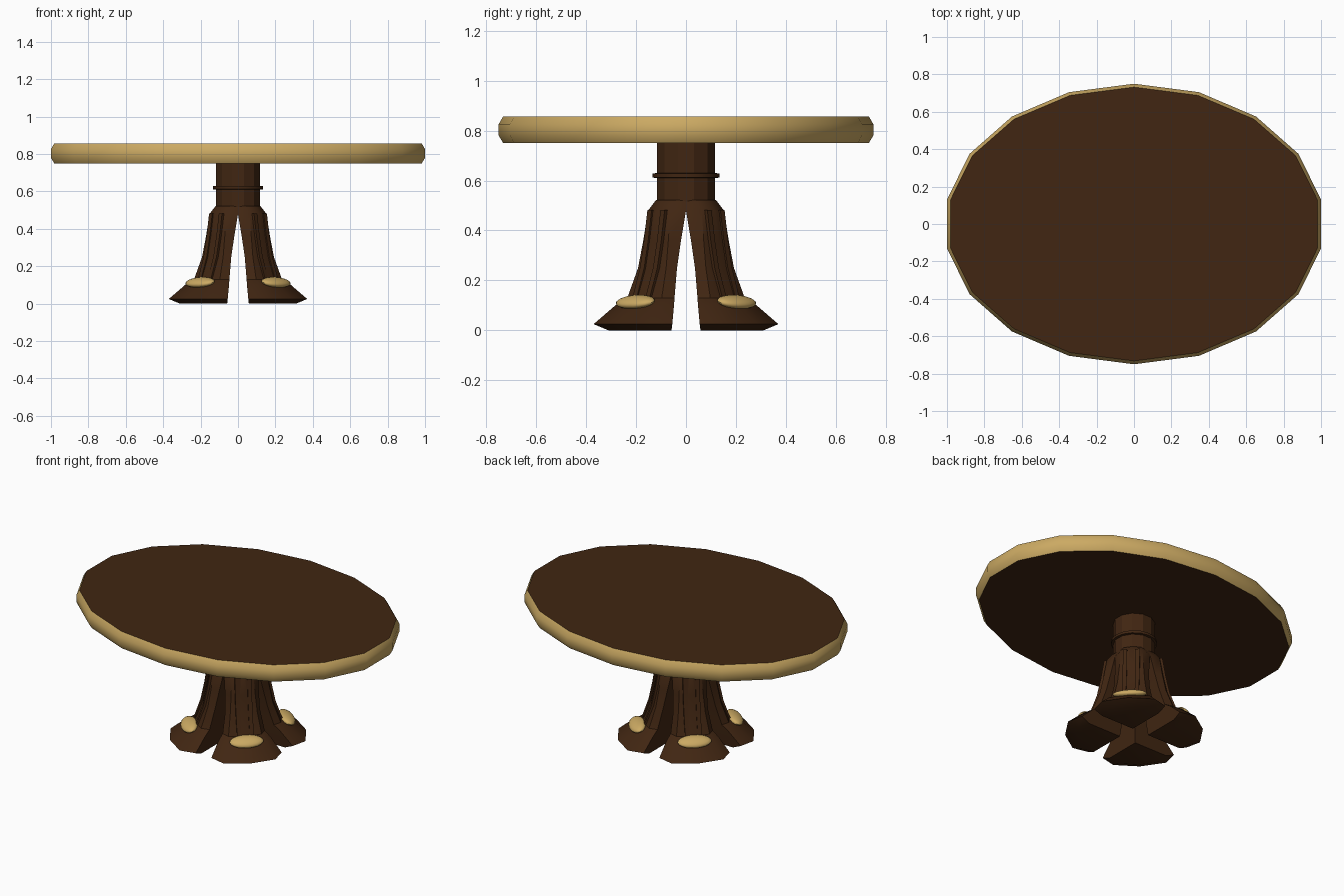
import bpy, bmesh, math
from mathutils import Vector, Matrix

if "Cube" in bpy.data.objects:
    bpy.data.objects.remove(bpy.data.objects["Cube"])

def material(name, rgb):
    m = bpy.data.materials.new(name)
    m.diffuse_color = (*rgb, 1)
    m.use_nodes = True
    m.node_tree.nodes["Principled BSDF"].inputs["Base Color"].default_value = m.diffuse_color
    return m

BROWN = material("dark brown wood", (0.052, 0.019, 0.006))
TAN = material("pale tan", (0.60, 0.40, 0.125))

def make(name, sections, mats=(BROWN,), smooth=40):
    """Loft equal-length closed sections into a capped solid."""
    bm = bmesh.new()
    rings = [[bm.verts.new(p) for p in s] for s in sections]
    n = len(rings[0])
    for r0, r1 in zip(rings, rings[1:]):
        for i in range(n):
            j = (i + 1) % n
            bm.faces.new((r0[i], r0[j], r1[j], r1[i]))
    bm.faces.new(rings[0][::-1])
    bm.faces.new(rings[-1])
    bmesh.ops.recalc_face_normals(bm, faces=bm.faces)
    return finish(name, bm, mats, smooth)

def finish(name, bm, mats, smooth):
    me = bpy.data.meshes.new(name)
    bm.to_mesh(me)
    bm.free()
    for m in mats:
        me.materials.append(m)
    ob = bpy.data.objects.new(name, me)
    bpy.context.collection.objects.link(ob)
    bpy.ops.object.select_all(action='DESELECT')
    ob.select_set(True)
    bpy.context.view_layer.objects.active = ob
    bpy.ops.object.shade_smooth_by_angle(angle=math.radians(smooth))
    return ob

def ellipse(rx, ry, z, n, start=0.0):
    return [(rx * math.cos(start + math.tau * i / n),
             ry * math.sin(start + math.tau * i / n), z) for i in range(n)]

# Oval 18-sided top with rounded tan rim
RX = 1 / math.cos(math.radians(10))
top = make("table_top", [ellipse(RX - d, 0.75 - d, z, 18, math.radians(10))
                         for d, z in ((0.018, 0.75), (0, 0.78), (0, 0.826), (0.018, 0.857))],
           (TAN, BROWN))
for p in top.data.polygons:
    p.material_index = int(abs(p.normal.z) > 0.95)

# Column and its collar
make("column", [ellipse(0.121, 0.121, z, 12, math.radians(15)) for z in (0.50, 0.752)], smooth=20)
make("collar", [ellipse(r, r, z, 16) for r, z in
                ((0.118, 0.61), (0.134, 0.612), (0.134, 0.628), (0.118, 0.63))], smooth=30)

# Leg outline: height, gap from the centre planes, widest reach
LEG = [(0.0, 0.058, 0.31), (0.025, 0.055, 0.37), (0.10, 0.048, 0.283), (0.13, 0.046, 0.235),
       (0.25, 0.036, 0.192), (0.36, 0.02, 0.171), (0.48, 0.0, 0.152), (0.522, 0.0, 0.12)]

def leg_section(z, a, reach):
    r = reach / math.cos(math.radians(22.5))
    c = max(reach * 0.94, a)
    arc = [(r * math.cos(math.radians(t)), r * math.sin(math.radians(t)), z)
           for t in (22.5, 45, 67.5)]
    return [(a, a, z), (c, a, z)] + arc + [(a, c, z)]

def rail_section(z, reach, off, half, depth):
    """Small box section on the leg's outer face, in the x/z plane."""
    r = reach / math.cos(math.radians(22.5))
    return [(r - 0.03, off - half, z), (r + depth, off - half, z),
            (r + depth, off + half, z), (r - 0.03, off + half, z)]

RAIL = [(0.12, 0.235), (0.25, 0.192), (0.36, 0.171), (0.482, 0.153)]

for i, side in enumerate(("back_right", "back_left", "front_left", "front_right")):
    quarter = Matrix.Rotation(i * math.pi / 2, 4, 'Z')
    diagonal = Matrix.Rotation(math.pi / 4 + i * math.pi / 2, 4, 'Z')
    # Curved leg flowing into a wedge foot
    leg = make(side + "_leg", [leg_section(*s) for s in LEG], smooth=35)
    leg.matrix_world = quarter
    # Raised strip with a sunken groove between two rails
    for label, off, half, depth in (("rail_a", -0.037, 0.012, 0.004),
                                    ("rail_b", 0.037, 0.012, 0.004),
                                    ("groove_floor", 0.0, 0.03, -0.004)):
        rail = make(f"{side}_{label}", [rail_section(z, r, off, half, depth) for z, r in RAIL],
                    smooth=25)
        rail.matrix_world = diagonal
    # Tan oval pad on the instep
    bm = bmesh.new()
    bmesh.ops.create_uvsphere(bm, u_segments=20, v_segments=10, radius=1,
                              matrix=Matrix.Diagonal((0.05, 0.1, 0.024, 1)))
    pad = finish(side + "_foot_pad", bm, (TAN,), 60)
    pad.matrix_world = (diagonal @ Matrix.Translation((0.287, 0, 0.114))
                        @ Matrix.Rotation(0.35, 4, 'Y'))
